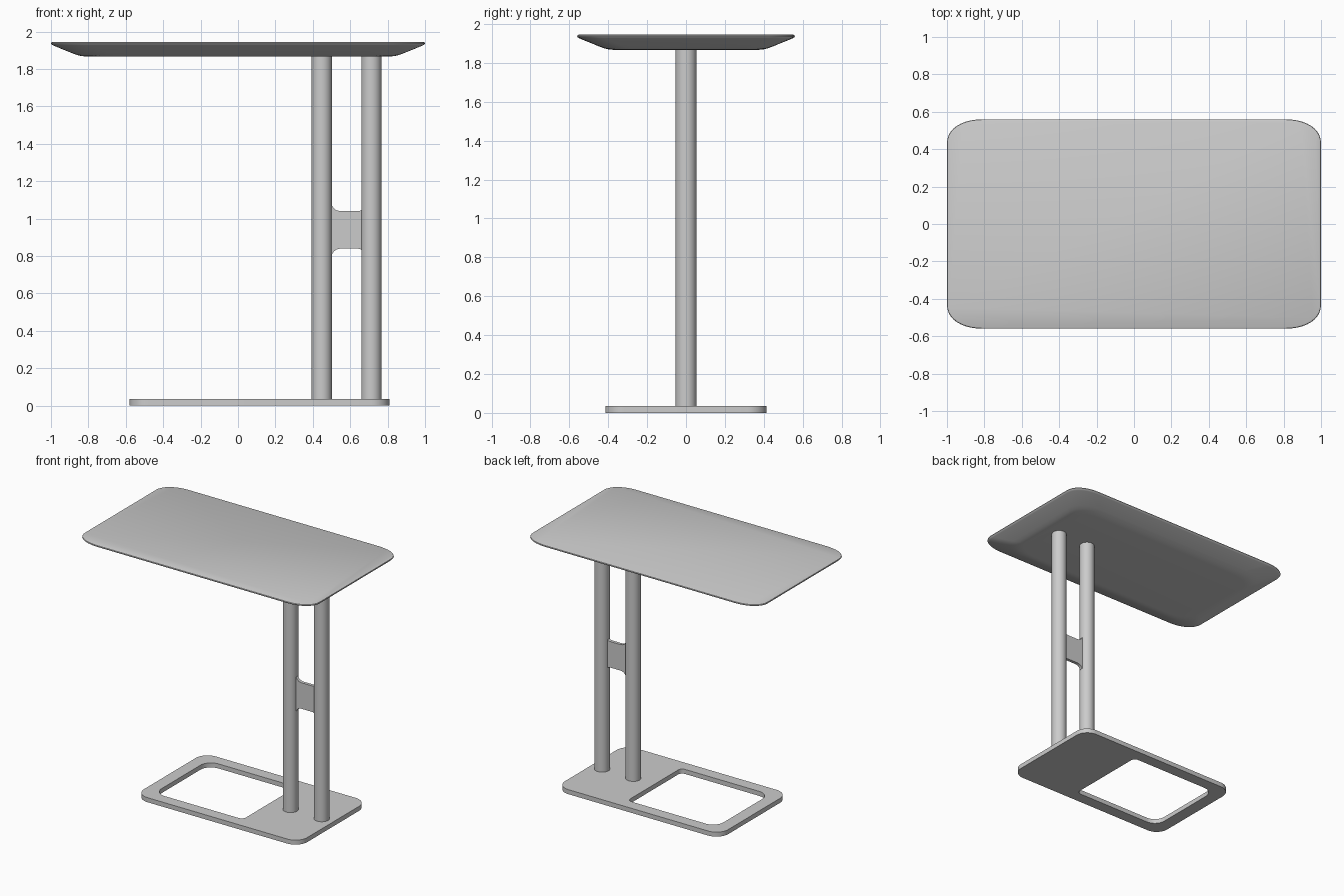
import bpy, bmesh, math

if "Cube" in bpy.data.objects:
    bpy.data.objects.remove(bpy.data.objects["Cube"])


def rounded_rect(x0, x1, y0, y1, right, left, power=1.0, n=10):
    """Outline points, anticlockwise; right/left are (rx, ry) corner radii."""
    corners = [(x1, y1, -1, -1, right, 0), (x0, y1, 1, -1, left, 90),
               (x0, y0, 1, 1, left, 180), (x1, y0, -1, 1, right, 270)]
    pts = []
    for cx, cy, sx, sy, (rx, ry), start in corners:
        for i in range(n + 1):
            a = math.radians(start + 90 * i / n)
            c, s = abs(math.cos(a)) ** power, abs(math.sin(a)) ** power
            pts.append((cx + sx * rx * (1 - c), cy + sy * ry * (1 - s)))
    return pts


def finish(name, bm, angle=30):
    bmesh.ops.recalc_face_normals(bm, faces=bm.faces)
    me = bpy.data.meshes.new(name)
    bm.to_mesh(me)
    bm.free()
    ob = bpy.data.objects.new(name, me)
    bpy.context.collection.objects.link(ob)
    bpy.ops.object.select_all(action='DESELECT')
    ob.select_set(True)
    bpy.context.view_layer.objects.active = ob
    bpy.ops.object.shade_smooth_by_angle(angle=math.radians(angle))
    return ob


def loft(name, rings, closed=False):
    """Skin matching rings; closed joins last to first, otherwise cap ends."""
    bm = bmesh.new()
    vs = [[bm.verts.new(p) for p in ring] for ring in rings]
    n = len(vs[0])
    pairs = list(zip(vs, vs[1:])) + ([(vs[-1], vs[0])] if closed else [])
    for a, b in pairs:
        for i in range(n):
            j = (i + 1) % n
            bm.faces.new((a[i], a[j], b[j], b[i]))
    if not closed:
        bm.faces.new(vs[0])
        bm.faces.new(vs[-1])
    return finish(name, bm)


def at(pts, z):
    return [(x, y, z) for x, y in pts]


# Table top: (inset, height) profile with a sloped underside
profile = [(0.19, 1.867), (0.165, 1.869), (0.14, 1.875), (0.115, 1.884),
           (0.012, 1.926), (0.003, 1.931), (0.0, 1.936), (0.002, 1.942), (0.008, 1.945)]
loft("table_top", [
    at(rounded_rect(-1 + d, 1 - d, -0.56 + d, 0.56 - d, (0.2, 0.13), (0.2, 0.13), 0.9), z)
    for d, z in profile])

# Base plate with rectangular opening
outer = rounded_rect(-0.58, 0.81, -0.415, 0.415, (0.1, 0.1), (0.1, 0.1))
inner = rounded_rect(-0.485, 0.27, -0.325, 0.325, (0.035, 0.035), (0.09, 0.09))
H = 0.035
loft("base_plate", [at(outer, 0), at(outer, H), at(inner, H), at(inner, 0)], closed=True)

# Two round posts
R = 0.054
for name, x in (("inner_post", 0.448), ("outer_post", 0.713)):
    circle = [(x + R * math.cos(math.tau * i / 40), R * math.sin(math.tau * i / 40))
              for i in range(40)]
    loft(name, [at(circle, 0.03), at(circle, 1.869)])

# Thin bracket joining the posts, flared where it meets them
upper = [(0.49, 0.135), (0.503, 0.13), (0.512, 0.116), (0.526, 0.105), (0.545, 0.1),
         (0.64, 0.1), (0.652, 0.102), (0.661, 0.108), (0.67, 0.108)]
outline = [(x, 0.94 + h) for x, h in upper] + [(x, 0.94 - h) for x, h in reversed(upper)]
loft("post_bracket", [[(x, y, z) for x, z in outline] for y in (-0.012, 0.012)])
